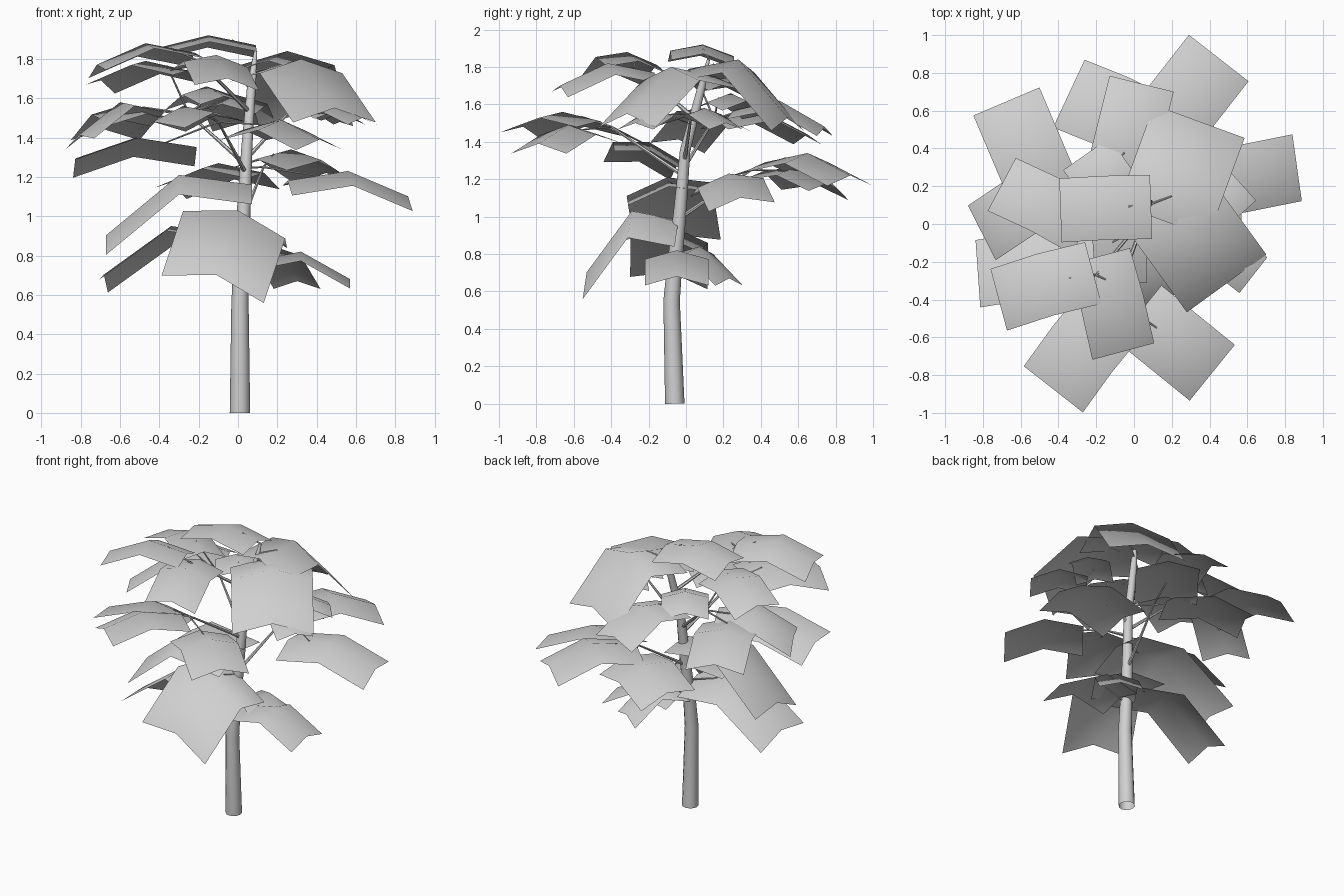
import bpy
from math import radians
from mathutils import Matrix, Vector

cube = bpy.data.objects.get("Cube")
if cube:
    bpy.data.objects.remove(cube, do_unlink=True)

grey = bpy.data.materials.new("pale_grey")
grey.use_nodes = True
grey.diffuse_color = (0.63, 0.63, 0.63, 1)
grey.node_tree.nodes["Principled BSDF"].inputs["Base Color"].default_value = grey.diffuse_color


def limb(name, points, radii, sides):
    """Tapered round limb along a path, converted to a mesh."""
    curve = bpy.data.curves.new(name, 'CURVE')
    curve.dimensions = '3D'
    curve.bevel_depth = 1
    curve.bevel_resolution = (sides - 4) // 2
    spline = curve.splines.new('POLY')
    spline.points.add(len(points) - 1)
    for p, co, r in zip(spline.points, points, radii):
        p.co = (*co, 1)
        p.radius = r
    ob = bpy.data.objects.new(name, curve)
    bpy.context.collection.objects.link(ob)
    bpy.ops.object.select_all(action='DESELECT')
    bpy.context.view_layer.objects.active = ob
    ob.select_set(True)
    bpy.ops.object.convert(target='MESH')
    ob = bpy.context.object
    ob.data.materials.clear()
    ob.data.materials.append(grey)
    bpy.ops.object.shade_smooth_by_angle(angle=radians(50))


def leaf(name, x, y, z, heading, length, width, drop, roll):
    """Drooping leaf sheet: three rows of three points around a raised centre."""
    place = (Matrix.Translation((x, y, z)) @ Matrix.Rotation(radians(heading), 4, 'Z')
             @ Matrix.Rotation(radians(roll), 4, 'X'))
    verts = []
    for row, fall in ((-1, 0.05), (0, 0), (1, drop)):
        for col in (-1, 0, 1):
            sag = fall + abs(col) * width * 0.14
            verts.append(place @ Vector((row * length / 2, col * width / 2, -sag)))
    faces = [(i, i + 3, i + 4, i + 1) for i in (0, 1, 3, 4)]
    mesh = bpy.data.meshes.new(name)
    mesh.from_pydata(verts, [], faces)
    mesh.materials.append(grey)
    mesh.shade_smooth()
    mesh.update()
    ob = bpy.data.objects.new(name, mesh)
    bpy.context.collection.objects.link(ob)
    return (verts[1] + verts[4]) / 2


# Trunk, slightly curved and tapering to the crown
trunk_path = [Vector(p) for p in (
    (0.01, -0.06, 0), (0.01, -0.077, 0.55), (0.015, -0.06, 0.75),
    (0.03, -0.03, 1.05), (0.045, -0.005, 1.35), (0.07, 0.08, 1.68), (0.09, 0.12, 1.84))]
limb("trunk", trunk_path, (0.052, 0.044, 0.04, 0.034, 0.028, 0.022, 0.008), 12)


def trunk_at(z):
    for a, b in zip(trunk_path, trunk_path[1:]):
        if a.z <= z <= b.z:
            return a.lerp(b, (z - a.z) / (b.z - a.z))
    return trunk_path[-1]


# Leaves by tier: centre x, y, z, heading, length, width, tip drop, roll
low_leaves = [
    (0, -0.29, 1.03, -95, 0.5, 0.54, 0.34, -15),
    (-0.34, -0.08, 0.95, 174, 0.68, 0.42, 0.25, 9),
    (-0.3, -0.1, 1.21, 180, 0.74, 0.46, 0.31, -9),
    (0.32, -0.05, 0.82, 0, 0.5, 0.34, 0.14, 0),
    (0.2, 0.07, 0.84, 58, 0.38, 0.28, 0.17, 0),
]
middle_leaves = [
    (0.56, 0.23, 1.23, 8, 0.62, 0.36, 0.13, 8),
    (0.27, 0.65, 1.34, 52, 0.58, 0.4, 0.12, 0),
    (-0.57, 0.4, 1.57, 113, 0.54, 0.38, 0.13, 0),
    (-0.1, 0.6, 1.27, 155, 0.52, 0.4, 0.1, 8),
    (0.22, -0.63, 1.49, -39, 0.5, 0.38, 0.1, 0),
    (-0.28, -0.66, 1.56, -128, 0.52, 0.4, 0.08, 7),
    (-0.52, -0.2, 1.4, 184, 0.62, 0.37, 0.11, 15),
    (-0.6, 0.1, 1.58, 207, 0.5, 0.33, 0.17, 10),
]
top_leaves = [
    (-0.47, -0.315, 1.88, 195, 0.52, 0.34, 0.11, 7),
    (-0.11, -0.42, 1.82, -75, 0.52, 0.34, 0.12, -5),
    (-0.47, 0.11, 1.79, 152, 0.5, 0.32, 0.1, 8),
    (-0.15, 0.09, 1.92, 182, 0.48, 0.34, 0.06, 5),
    (-0.02, 0.5, 1.62, 76, 0.5, 0.35, 0.14, 0),
    (0.25, 0.28, 1.84, 70, 0.56, 0.51, 0.31, 0),
    (0.32, -0.08, 1.8, -54, 0.58, 0.52, 0.25, 0),
    (0.49, -0.16, 1.57, -38, 0.36, 0.24, 0.07, 0),
    (0.44, 0.1, 1.58, 42, 0.34, 0.24, 0.08, 0),
    (-0.16, 0.24, 1.66, 125, 0.32, 0.3, 0.08, 0),
]

# Boughs that carry the groups of leaves
hubs = [Vector(p) for p in (
    (-0.2, -0.27, 1.79), (-0.1, -0.4, 1.48), (0.13, 0.35, 1.25),
    (-0.25, 0.15, 1.52), (0.28, 0.03, 1.55))]
for hub in hubs:
    limb("bough", [trunk_at(hub.z - 0.26), hub], (0.012, 0.006), 6)

# Leaves, each joined by a twig to the nearest bough end or the trunk
for tier, leaves in (("low", low_leaves), ("middle", middle_leaves), ("top", top_leaves)):
    for values in leaves:
        foot = leaf(tier + "_leaf", *values)
        anchors = hubs + [trunk_at(foot.z - 0.04)]
        start = min(anchors, key=lambda p: (p - foot).length)
        limb(tier + "_twig", [start, foot], (0.006, 0.004), 6)
